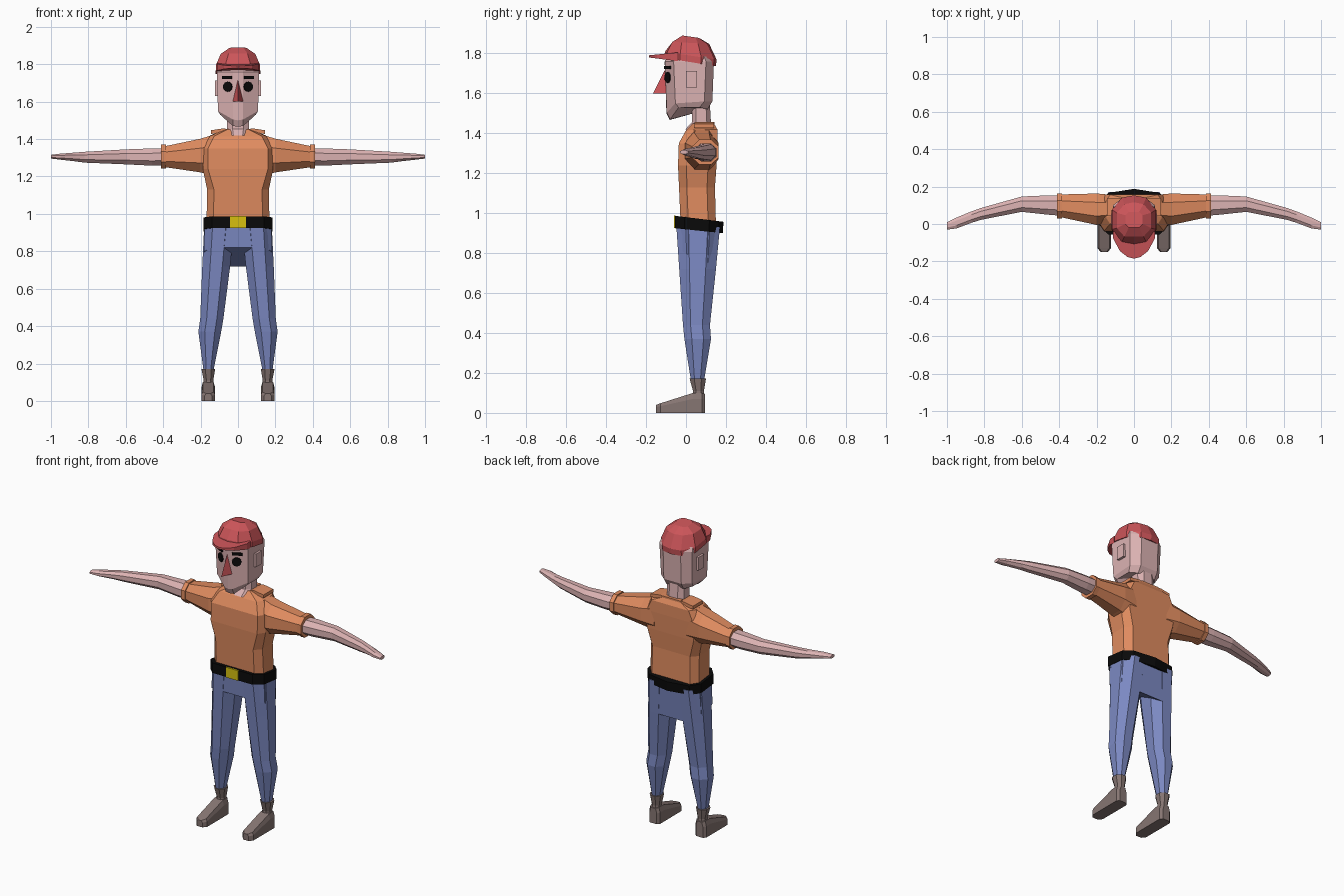
import bpy, bmesh, math
from mathutils import Matrix

if "Cube" in bpy.data.objects:
    bpy.data.objects.remove(bpy.data.objects["Cube"])

# Colours
def mat(name, *rgb):
    m = bpy.data.materials.new(name)
    m.diffuse_color = (*rgb, 1)
    m.use_nodes = True
    m.node_tree.nodes["Principled BSDF"].inputs["Base Color"].default_value = m.diffuse_color
    return m

SKIN = mat("skin", .72, .45, .45)
ORANGE = mat("orange_cloth", .74, .26, .115)
BLUE = mat("blue_denim", .20, .25, .54)
RED = mat("red", .60, .09, .10)
BROWN = mat("brown_leather", .24, .18, .17)
BLACK = mat("black", .003, .003, .003)
YELLOW = mat("yellow_metal", .68, .53, .005)


def finish(name, bm, material, mirror=False):
    bmesh.ops.recalc_face_normals(bm, faces=bm.faces)
    me = bpy.data.meshes.new(name)
    bm.to_mesh(me)
    bm.free()
    me.materials.append(material)
    ob = bpy.data.objects.new(name, me)
    bpy.context.collection.objects.link(ob)
    if mirror:
        ob.modifiers.new("mirror", 'MIRROR').use_mirror_merge = False
    return ob


def loft(name, rings, material, mirror=False):
    """Skin a list of equal-length closed rings and cap both ends."""
    bm = bmesh.new()
    vs = [[bm.verts.new(p) for p in r] for r in rings]
    n = len(rings[0])
    for a, b in zip(vs, vs[1:]):
        for i in range(n):
            j = (i + 1) % n
            bm.faces.new((a[i], a[j], b[j], b[i]))
    ends = [bm.faces.new(vs[0]), bm.faces.new(vs[-1])]
    bmesh.ops.triangulate(bm, faces=ends)
    return finish(name, bm, material, mirror)


def sym(half):
    """Mirror half a ring whose first and last points lie on x = 0."""
    return half + [(-x, y, z) for x, y, z in half[-2:0:-1]]


def body(hw, y0, y1, z0, z1, cx=.78, c=.22, bulge=0, front=0):
    """Chamfered body section, tilted from z0 in front to z1 behind."""
    d = y1 - y0
    pts = [(0, y0), (hw * cx, y0 + front), (hw, y0 + front + c * d),
           (hw, y1 - bulge - c * d), (hw * cx, y1 - bulge), (0, y1)]
    return sym([(x, y, z0 + (z1 - z0) * (y - y0) / d) for x, y in pts])


def octagon(a0, a1, b0, b1, c=.28):
    da, db = (a1 - a0) * c, (b1 - b0) * c
    return [(a0 + da, b0), (a1 - da, b0), (a1, b0 + db), (a1, b1 - db),
            (a1 - da, b1), (a0 + da, b1), (a0, b1 - db), (a0, b0 + db)]


def limb_z(z, *box):
    return [(x, y, z) for x, y in octagon(*box)]


def limb_x(x, *box):
    return [(x, y, z) for y, z in octagon(*box)]


def box(name, x0, x1, y0, y1, z0, z1, material, mirror=False):
    ring = [(x0, y0), (x1, y0), (x1, y1), (x0, y1)]
    return loft(name, [[(x, y, z) for x, y in ring] for z in (z0, z1)], material, mirror)


# Shirt
loft("shirt", [body(.168, -.028, .15, .97, .94),
               body(.165, -.035, .145, 1.13, 1.13),
               body(.188, -.04, .153, 1.24, 1.24, .85),
               body(.188, -.036, .157, 1.35, 1.35, .85),
               body(.15, 0, .157, 1.415, 1.42, .85),
               body(.075, .035, .14, 1.45, 1.45)], ORANGE)
loft("sleeve", [limb_x(.11, .01, .155, 1.2, 1.43),
                limb_x(.2, -.005, .163, 1.222, 1.402),
                limb_x(.39, .036, .158, 1.25, 1.362)], ORANGE, True)
loft("sleeve_cuff", [limb_x(.385, .03, .163, 1.243, 1.37),
                     limb_x(.412, .03, .163, 1.243, 1.37)], ORANGE, True)
loft("collar_wing", [[(x, .043, z - .02), (x, .14, z - .02), (x, .14, z), (x, .043, z)]
                     for x, z in ((.045, 1.452), (.08, 1.457), (.145, 1.447))], ORANGE, True)
box("collar_back", -.06, .06, .115, .142, 1.42, 1.457, ORANGE)

# Arms and hands
loft("arm", [limb_x(.40, .045, .152, 1.26, 1.35),
             limb_x(.46, .05, .153, 1.258, 1.35),
             limb_x(.6, .065, .147, 1.265, 1.345),
             limb_x(.82, .022, .085, 1.274, 1.332),
             limb_x(.87, .006, .067, 1.281, 1.328),
             limb_x(.95, -.024, .034, 1.29, 1.322),
             limb_x(1.0, -.03, .01, 1.296, 1.316)], SKIN, True)

# Belt
loft("belt", [body(.184, -.055, .184, .925, .9, .75, .2, .022),
              body(.184, -.055, .188, .987, .957, .75, .2, .022)], BLACK)
box("belt_buckle", -.042, .042, -.06, -.052, .925, .988, YELLOW)

# Trousers
loft("trouser_seat", [body(.183, -.04, .15, .82, .72, .75),
                      body(.178, -.047, .168, .95, .93, .75)], BLUE)
loft("trouser_leg", [limb_z(.93, .02, .181, -.048, .17),
                     limb_z(.72, .042, .191, -.034, .15),
                     limb_z(.44, .078, .202, -.015, .12),
                     limb_z(.37, .09, .212, -.008, .125),
                     limb_z(.16, .132, .184, .025, .09)], BLUE, True)

# Boots
loft("boot_shaft", [limb_z(.08, .13, .185, .033, .092),
                    limb_z(.11, .132, .183, .035, .09),
                    limb_z(.172, .122, .196, .018, .1)], BROWN, True)
loft("boot_foot", [[(x0, y, 0), (x1, y, 0), (x1, y, h * .7), (x1 - .008, y, h),
                    (x0 + .008, y, h), (x0, y, h * .7)]
                   for y, x0, x1, h in ((-.15, .14, .178, .04), (-.128, .122, .196, .048),
                                        (.035, .122, .196, .1), (.08, .122, .196, .1),
                                        (.095, .135, .183, .095))], BROWN, True)

# Neck and head
loft("neck", [body(.05, -.004, .12, 1.42, 1.42, .5),
              body(.058, .03, .125, 1.455, 1.455, .5),
              body(.058, .03, .12, 1.54, 1.54, .5)], SKIN)


def head_ring(hw, y0, y1, zs):
    pts = [(0, y0), (.028, y0 + .002), (hw, y0 + .045), (hw, y1 - .04), (.06, y1), (0, y1)]
    return sym([(x, y, z) for (x, y), z in zip(pts, zs)])


loft("head", [head_ring(.095, -.082, .108, (1.467, 1.47, 1.53, 1.53, 1.52, 1.52)),
              head_ring(.107, -.098, .132, (1.5, 1.505, 1.55, 1.56, 1.56, 1.56)),
              head_ring(.113, -.107, .14, (1.76,) * 6),
              head_ring(.106, -.09, .13, (1.785,) * 6)], SKIN)
box("ear", .10, .124, 0, .055, 1.63, 1.712, SKIN, True)
loft("nose", [[(-.03, -.095, 1.6), (0, -.165, 1.6), (.03, -.095, 1.6)],
              [(-.003, -.098, 1.715), (0, -.108, 1.715), (.003, -.098, 1.715)]], RED)

# Eyes and brows lie along the angled cheek planes
turn = Matrix.Rotation(math.radians(29), 4, 'Z')
bm = bmesh.new()
bmesh.ops.create_cone(bm, cap_ends=True, segments=12, radius1=.027, radius2=.027, depth=.009,
                      matrix=Matrix.Translation((.055, -.091, 1.68)) @ turn
                      @ Matrix.Rotation(math.pi / 2, 4, 'X'))
finish("eye", bm, BLACK, True)
bm = bmesh.new()
bmesh.ops.create_cube(bm, size=1, matrix=Matrix.Translation((.059, -.092, 1.73)) @ turn
                      @ Matrix.Diagonal((.058, .0095, .016, 1)))
finish("eyebrow", bm, BLACK, True)

# Cap
loft("cap_crown", [body(.119, -.108, .15, 1.778, 1.736, .55, .25, .012, .012),
                   body(.118, -.106, .153, 1.808, 1.77, .55, .25, .012, .012),
                   body(.092, -.068, .116, 1.858, 1.848, .55, .25, .01),
                   body(.046, -.018, .065, 1.89, 1.878, .6)], RED)
brim = [(0, -.185), (.035, -.176), (.075, -.145), (.113, -.075), (.113, -.04), (0, -.04)]
loft("cap_brim", [sym([(x, y, z + s * (y + .185)) for x, y in brim])
                  for z, s in ((1.78, -.13), (1.791, .1))], RED)
